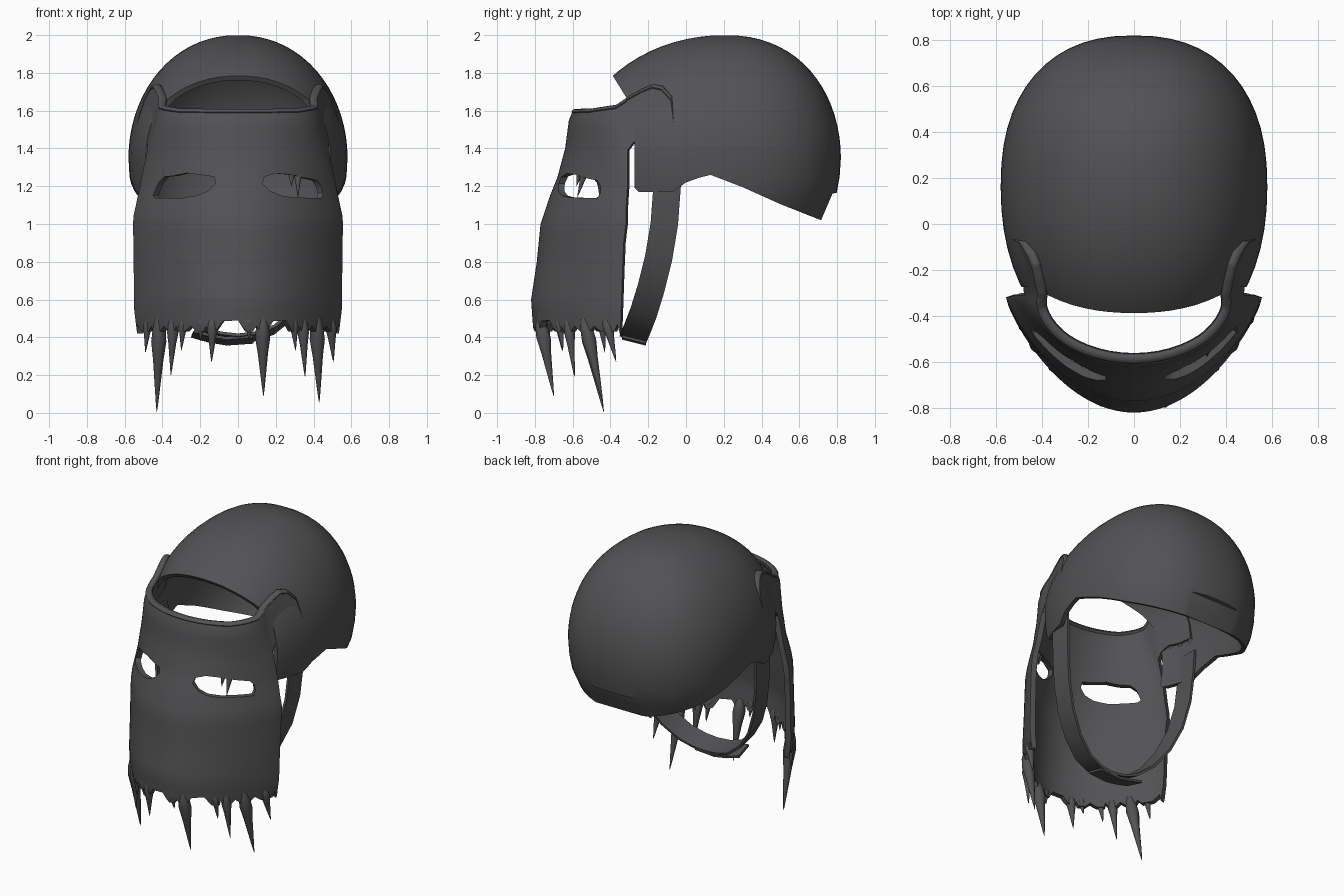
import bpy, bmesh, math
from mathutils import Vector

if "Cube" in bpy.data.objects:
    bpy.data.objects.remove(bpy.data.objects["Cube"])

mat = bpy.data.materials.new("dark grey")
mat.diffuse_color = (0.085, 0.085, 0.09, 1)
mat.use_nodes = True
mat.node_tree.nodes["Principled BSDF"].inputs["Base Color"].default_value = mat.diffuse_color


def loft(name, rings):
    """Closed solid skinned through rings of equal point count."""
    bm = bmesh.new()
    vs = [[bm.verts.new(p) for p in r] for r in rings]
    n = len(vs[0])
    for a, b in zip(vs, vs[1:]):
        for i in range(n):
            j = (i + 1) % n
            bm.faces.new((a[i], a[j], b[j], b[i]))
    bm.faces.new(vs[0])
    bm.faces.new(vs[-1])
    bmesh.ops.recalc_face_normals(bm, faces=bm.faces)
    me = bpy.data.meshes.new(name)
    bm.to_mesh(me)
    bm.free()
    me.materials.append(mat)
    ob = bpy.data.objects.new(name, me)
    bpy.context.collection.objects.link(ob)
    return ob


def cut(ob, cutter, op):
    """Apply a boolean and discard the cutter."""
    m = ob.modifiers.new("cut", "BOOLEAN")
    m.operation, m.object, m.solver = op, cutter, "EXACT"
    dg = bpy.context.evaluated_depsgraph_get()
    me = bpy.data.meshes.new_from_object(ob.evaluated_get(dg))
    ob.modifiers.clear()
    ob.data = me
    bpy.data.objects.remove(cutter)


def smooth(ob, angle=40):
    bpy.ops.object.select_all(action="DESELECT")
    ob.select_set(True)
    bpy.context.view_layer.objects.active = ob
    bpy.ops.object.shade_smooth_by_angle(angle=math.radians(angle))


def lerp(table, z):
    """Piecewise linear lookup in a table of ascending keys."""
    if z <= table[0][0]:
        return table[0][1]
    for (a, p), (b, q) in zip(table, table[1:]):
        if z <= b:
            return p + (q - p) * (z - a) / (b - a)
    return table[-1][1]


# Helmet shell: dome with thickness, trimmed to its side profile
SKIRT = [(0.9, 0.78), (1.02, 0.875), (1.16, 0.965), (1.25, 0.99), (1.35, 1.0)]


def dome_ring(z, m, off):
    ring = []
    y0 = 0.16 + 0.05 * max(0, (z - 1.35) / 0.65) ** 2
    for i in range(56):
        t = 2 * math.pi * i / 56
        c, s = math.cos(t), math.sin(t)
        e = 0.86 if s > 0 else 0.93
        cx = math.copysign(abs(c) ** e, c)
        sy = math.copysign(abs(s) ** e, s)
        b = 0.66 if s > 0 else 0.755
        ring.append(((0.58 * m - off) * cx, y0 + (b * m - off) * sy, z))
    return ring


outer, inner = [], []
for k in range(1, 19):
    a = math.radians(90 * k / 18)
    m = math.sin(a) ** 0.95
    outer.append(dome_ring(1.35 + 0.65 * math.cos(a), m, 0))
    inner.append(dome_ring(1.35 + 0.622 * math.cos(a), m, 0.028 * m))
for z in (1.25, 1.16, 1.09, 1.02, 0.9):
    outer.append(dome_ring(z, lerp(SKIRT, z), 0))
    inner.append(dome_ring(z, lerp(SKIRT, z), 0.028))
helmet = loft("helmet_shell", outer + inner[::-1])
side = [(-0.385, 1.78), (-0.31, 1.66), (-0.275, 1.56), (-0.272, 1.19), (-0.25, 1.17),
        (-0.07, 1.17), (0.0, 1.22), (0.07, 1.245), (0.13, 1.26), (0.3, 1.195),
        (0.5, 1.105), (0.715, 1.02), (0.775, 1.16), (0.95, 1.2), (0.95, 2.1), (-0.55, 2.1)]
cut(helmet, loft("trim", [[(x, y, z) for y, z in side] for x in (-1, 1)]), "INTERSECT")
smooth(helmet)

# Mask: a flat sheet (u, depth, z) is cut to outline, then wrapped round the face
WIDTH = [(0.0, 0.48), (0.3, 0.52), (0.55, 0.55), (1.03, 0.555), (1.15, 0.53),
         (1.3, 0.5), (1.45, 0.465), (1.6, 0.43), (1.74, 0.395)]
FRONT = [(0.0, -0.68), (0.3, -0.76), (0.45, -0.81), (0.6, -0.82), (0.8, -0.79),
         (1.0, -0.77), (1.15, -0.72), (1.25, -0.68), (1.4, -0.64), (1.55, -0.62), (1.62, -0.59)]
REAR = [(0.5, -0.345), (0.9, -0.33), (1.2, -0.31), (1.5, -0.31)]
POINTED = [(0.6, 1.7), (1.2, 1.6), (1.35, 1.4), (1.55, 1.0)]


def surface(u, z):
    w, f, r = lerp(WIDTH, z), lerp(FRONT, z), lerp(REAR, z)
    t = min(u, 1) * math.pi / 2
    extra = max(u - 1, 0)
    return Vector((w * math.sin(t) + 0.34 * extra,
                   r - (r - f) * max(math.cos(t), 0) ** lerp(POINTED, z) + extra, z))


def wrap(u, d, z):
    """Point on the mask, pushed d along its outward horizontal normal."""
    a = abs(u)
    t = surface(a + 0.02, z) - surface(max(a - 0.02, 0), z)
    n = Vector((t.y, -t.x, 0)).normalized() if a > 0.02 else Vector((0, -1, 0))
    p = surface(a, z) + n * d
    p.x = math.copysign(p.x, u)
    return p


def to_u(x, z):
    return math.asin(max(-1, min(1, x / lerp(WIDTH, z)))) * 2 / math.pi


THICK = 0.035
zs = [0.3 + 0.05 * i for i in range(31)]
mask = loft("face_mask", [[(-1.303 + 2.606 * i / 80, 0, z) for z in zs] +
                          [(-1.303 + 2.606 * i / 80, -THICK, z) for z in reversed(zs)]
                          for i in range(81)])

# Icicle tips along the lower edge: x, z, and y where the tip leans inward
TIPS = [(-0.49, 0.32, None), (-0.43, 0.005, -0.435), (-0.355, 0.2, -0.59), (-0.3, 0.33, None),
        (-0.2, 0.38, None), (-0.14, 0.27, None), (0.06, 0.38, None), (0.135, 0.09, -0.70),
        (0.305, 0.33, None), (0.355, 0.19, -0.59), (0.43, 0.055, -0.44), (0.505, 0.27, -0.37)]
half = [(0.5, 1.605), (0.85, 1.625), (0.98, 1.66), (1.07, 1.71), (1.13, 1.735), (1.18, 1.725),
        (1.23, 1.67), (1.245, 1.56), (1.235, 1.46), (1.15, 1.45), (1.08, 1.455), (1.03, 1.43),
        (1.0, 1.39), (0.995, 1.2), (1.005, 1.0), (0.99, 0.75), (0.995, 0.53), (0.985, 0.44),
        (0.95, 0.42), (0.9, 0.47)]
lower = []
for i, (x, z, y) in enumerate(TIPS):
    if i:
        gap = x - TIPS[i - 1][0]
        mid = x - gap / 2
        if gap > 0.12:
            lower += [(mid - gap * 0.2, 0.485), (mid + gap * 0.2, 0.49)]
        else:
            lower.append((mid, 0.46))
    lower += [(x - 0.018, 0.43), (x + 0.018, 0.43)]
outline = ([(0, 1.603)] + half + [(to_u(x, z), z) for x, z in reversed(lower)] +
           [(-u, z) for u, z in reversed(half)])
cut(mask, loft("outline", [[(u, d, z) for u, z in outline] for d in (-0.2, 0.2)]), "INTERSECT")

# Eye openings
eyes = [[(0.13, 1.215), (0.14, 1.25), (0.2, 1.268), (0.28, 1.262), (0.35, 1.245), (0.42, 1.23),
         (0.44, 1.2), (0.45, 1.165), (0.445, 1.137), (0.3, 1.14), (0.23, 1.15), (0.17, 1.175)],
        [(-0.12, 1.215), (-0.125, 1.25), (-0.2, 1.26), (-0.27, 1.27), (-0.34, 1.255), (-0.39, 1.25),
         (-0.42, 1.22), (-0.45, 1.15), (-0.44, 1.137), (-0.3, 1.137), (-0.22, 1.15), (-0.16, 1.175)]]
for eye in eyes:
    pts = [(to_u(x, z), z) for x, z in eye]
    cut(mask, loft("eye", [[(u, d, z) for u, z in pts] for d in (-0.2, 0.2)]), "DIFFERENCE")

bm = bmesh.new()
bm.from_mesh(mask.data)
bmesh.ops.triangulate(bm, faces=bm.faces)
for v in bm.verts:
    v.co = wrap(*v.co)
bmesh.ops.recalc_face_normals(bm, faces=bm.faces)
bm.to_mesh(mask.data)
bm.free()
smooth(mask)


def icicle(name, top, tip, r):
    """Tapered drip that swells just below its root."""
    top, tip = Vector(top), Vector(tip)
    rings = []
    for t, k in ((0, 0.5), (0.1, 0.85), (0.25, 1), (0.45, 0.68), (0.7, 0.4), (0.9, 0.17), (1, 0.03)):
        c = top.lerp(tip, t)
        rings.append([c + Vector((r * k * math.cos(a * math.pi / 5),
                                  r * k * math.sin(a * math.pi / 5), 0)) for a in range(10)])
    smooth(loft(name, rings), 60)


# Icicles under the mask
for x, z, y in TIPS:
    top = wrap(to_u(x, 0.5), -THICK / 2, 0.5)
    tip = wrap(to_u(x, z), -THICK / 2, z)
    tip.x, tip.y = x, y or top.y + 0.02
    icicle("mask_icicle", top, tip, 0.04 if z < 0.15 else 0.03 if z < 0.3 else 0.024)

# Drips in one eye opening and under both temple arms
for x, z in ((0.295, 1.2), (0.33, 1.14)):
    icicle("eye_icicle", wrap(to_u(x, 1.29), -0.02, 1.29), wrap(to_u(x, z), -0.02, z), 0.02)
for s in (-1, 1):
    for u, z in ((1.225, 1.37), (1.15, 1.39), (1.09, 1.40)):
        icicle("arm_icicle", wrap(s * u, -0.015, 1.5), wrap(s * u, -0.01, z), 0.021)

# Rounded rim along the mask top and temple arms
top_edge = [(0, 1.603)] + half[:9]
right = [(a[0] + (b[0] - a[0]) * k / 6, a[1] + (b[1] - a[1]) * k / 6)
         for a, b in zip(top_edge, top_edge[1:]) for k in range(6)]
rings = []
for u, z in [(-u, z) for u, z in reversed(right[1:])] + right:
    c = wrap(u, -THICK / 2, z - 0.01)
    n = wrap(u, 0, z) - wrap(u, -THICK, z)
    n.normalize()
    rings.append([c + n * 0.023 * math.cos(a * math.pi / 4) +
                  Vector((0, 0, 0.016 * math.sin(a * math.pi / 4))) for a in range(8)])
smooth(loft("mask_rim", rings), 60)


def ribbon(name, path, width, thick):
    """Flat band along a path, its width running front to back."""
    path = [Vector(p) for p in path]
    rings = []
    for i, p in enumerate(path):
        t = (path[min(i + 1, len(path) - 1)] - path[max(i - 1, 0)]).normalized()
        w = Vector((0, 1, -0.25))
        w = (w - t * w.dot(t)).normalized() * width / 2
        n = t.cross(w).normalized() * thick / 2
        rings.append([p + w + n, p - w + n, p - w - n, p + w - n])
    smooth(loft(name, rings))


# Chin strap with its loose end
arm = [(0.515, -0.1, 1.36), (0.505, -0.1, 1.2), (0.49, -0.115, 1.0), (0.455, -0.145, 0.82),
       (0.39, -0.185, 0.66), (0.3, -0.225, 0.53), (0.19, -0.26, 0.44), (0.09, -0.275, 0.405)]
ribbon("chin_strap", arm + [(0, -0.28, 0.395)] + [(-x, y, z) for x, y, z in reversed(arm)], 0.145, 0.016)
ribbon("strap_end", [(0.08, -0.275, 0.39), (-0.06, -0.275, 0.38), (-0.15, -0.275, 0.395),
                     (-0.24, -0.28, 0.42)], 0.13, 0.016)
